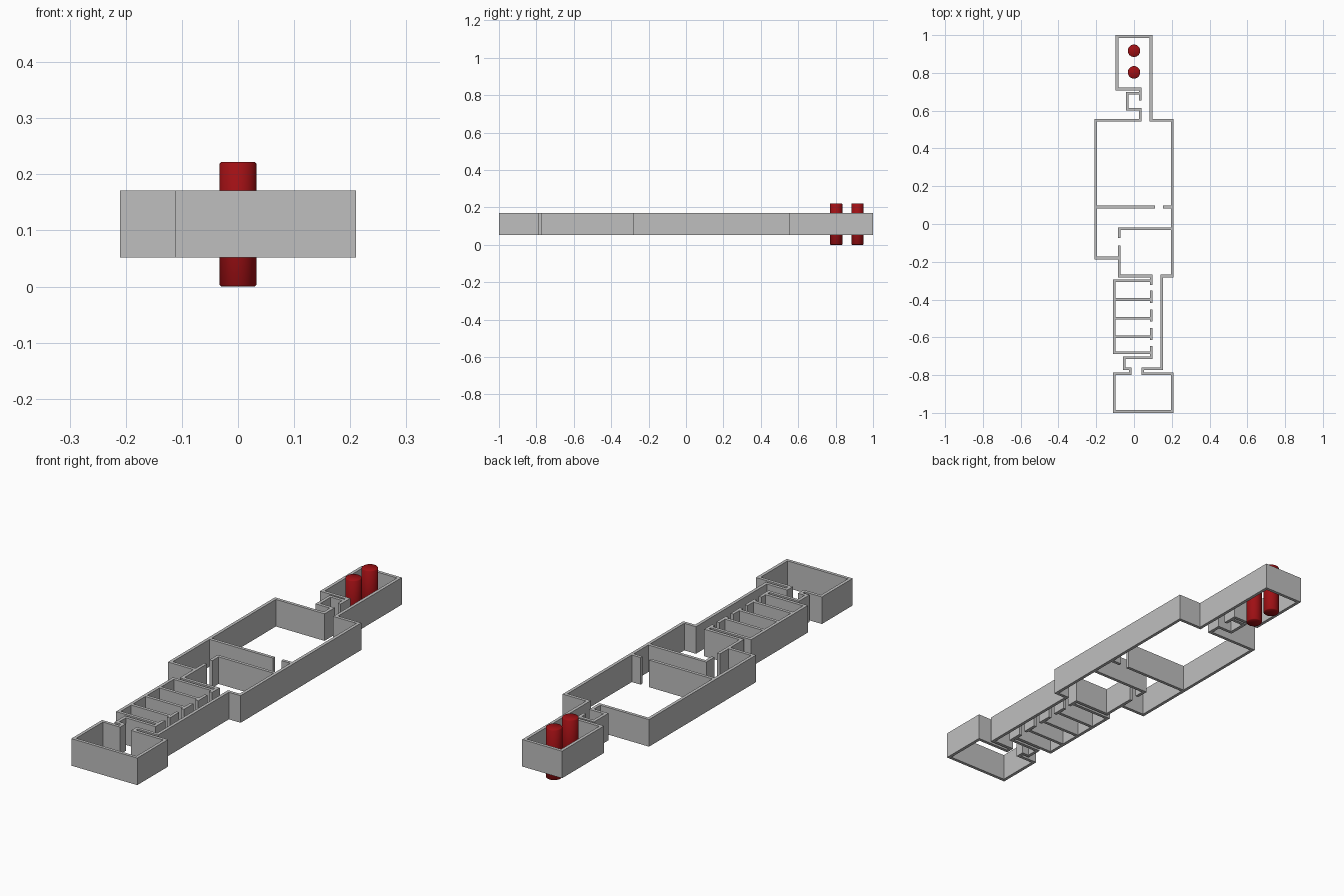
import bpy, bmesh
from mathutils import Vector

cube = bpy.data.objects.get("Cube")
if cube:
    bpy.data.objects.remove(cube)

BASE, TOP, THICK = 0.052, 0.171, 0.014


def material(name, color):
    m = bpy.data.materials.new(name)
    m.use_nodes = True
    m.diffuse_color = color
    m.node_tree.nodes["Principled BSDF"].inputs["Base Color"].default_value = color
    return m


GREY = material("wall grey", (0.52, 0.52, 0.52, 1))
RED = material("deep red", (0.35, 0.005, 0.007, 1))


def finish(bm, name, mat):
    bmesh.ops.recalc_face_normals(bm, faces=bm.faces)
    mesh = bpy.data.meshes.new(name)
    bm.to_mesh(mesh)
    bm.free()
    mesh.materials.append(mat)
    obj = bpy.data.objects.new(name, mesh)
    bpy.context.collection.objects.link(obj)
    return obj


def wall(name, points):
    """Mitred wall of constant thickness along a right-angled floor path."""
    pts = [Vector(p) for p in points]
    bm = bmesh.new()
    rings = []
    for i, p in enumerate(pts):
        dirs = []
        if i > 0:
            dirs.append((p - pts[i - 1]).normalized())
        if i < len(pts) - 1:
            dirs.append((pts[i + 1] - p).normalized())
        side = sum((Vector((-d.y, d.x)) for d in dirs), Vector((0, 0))) * THICK / 2
        a, b = p + side, p - side
        rings.append([bm.verts.new((q.x, q.y, z))
                      for q, z in ((a, BASE), (b, BASE), (b, TOP), (a, TOP))])
    for r, s in zip(rings, rings[1:]):
        for k in range(4):
            n = (k + 1) % 4
            bm.faces.new((r[k], r[n], s[n], s[k]))
    bm.faces.new(rings[0])
    bm.faces.new(rings[-1])
    return finish(bm, name, GREY)


# Outer shell: east side from the north room round to the south room and cells
wall("east_outer_wall", [
    (0.034, 0.655), (0.034, 0.715), (-0.09, 0.715), (-0.09, 0.993), (0.09, 0.993),
    (0.09, 0.55), (0.203, 0.55), (0.203, -0.275), (0.146, -0.275), (0.146, -0.767),
    (0.047, -0.767), (0.047, -0.793), (0.203, -0.793), (0.203, -0.993),
    (-0.104, -0.993), (-0.104, -0.793), (-0.02, -0.793), (-0.02, -0.767),
    (-0.052, -0.767), (-0.052, -0.708), (0.092, -0.708), (0.092, -0.647)])

# Closet, great hall west side
wall("west_outer_wall", [
    (0.034, 0.693), (-0.036, 0.693), (-0.036, 0.607), (0.034, 0.607), (0.034, 0.55),
    (-0.203, 0.55), (-0.203, -0.18), (-0.079, -0.18)])
wall("inner_room_lower_wall", [
    (-0.079, -0.113), (-0.079, -0.275), (0.092, -0.275), (0.092, -0.322)])
wall("inner_room_upper_wall", [(-0.079, -0.075), (-0.079, -0.025), (0.203, -0.025)])

# Hall partition with a doorway
wall("partition_long", [(-0.203, 0.09), (0.112, 0.09)])
wall("partition_short", [(0.153, 0.09), (0.203, 0.09)])

# Row of cells
wall("cell_outer_wall", [(0.092, -0.301), (-0.104, -0.301), (-0.104, -0.682), (0.092, -0.682)])
for i in range(3):
    y = -0.4 - 0.0985 * i
    wall(f"cell_divider_{i + 1}", [(-0.104, y), (0.092, y)])
    wall(f"cell_door_jamb_{i + 1}", [(0.092, y + 0.047), (0.092, y - 0.018)])

# Two upright columns with slightly eased rims
for name, y in (("column_north", 0.917), ("column_south", 0.803)):
    bm = bmesh.new()
    bmesh.ops.create_cone(bm, cap_ends=True, segments=32, radius1=0.033,
                          radius2=0.033, depth=0.222)
    rims = [e for e in bm.edges if abs(e.verts[0].co.z - e.verts[1].co.z) < 0.001]
    bmesh.ops.bevel(bm, geom=rims, offset=0.003, segments=1, affect='EDGES')
    bmesh.ops.translate(bm, verts=bm.verts, vec=(0, y, 0.111))
    column = finish(bm, name, RED)
    for p in column.data.polygons:
        p.use_smooth = True
